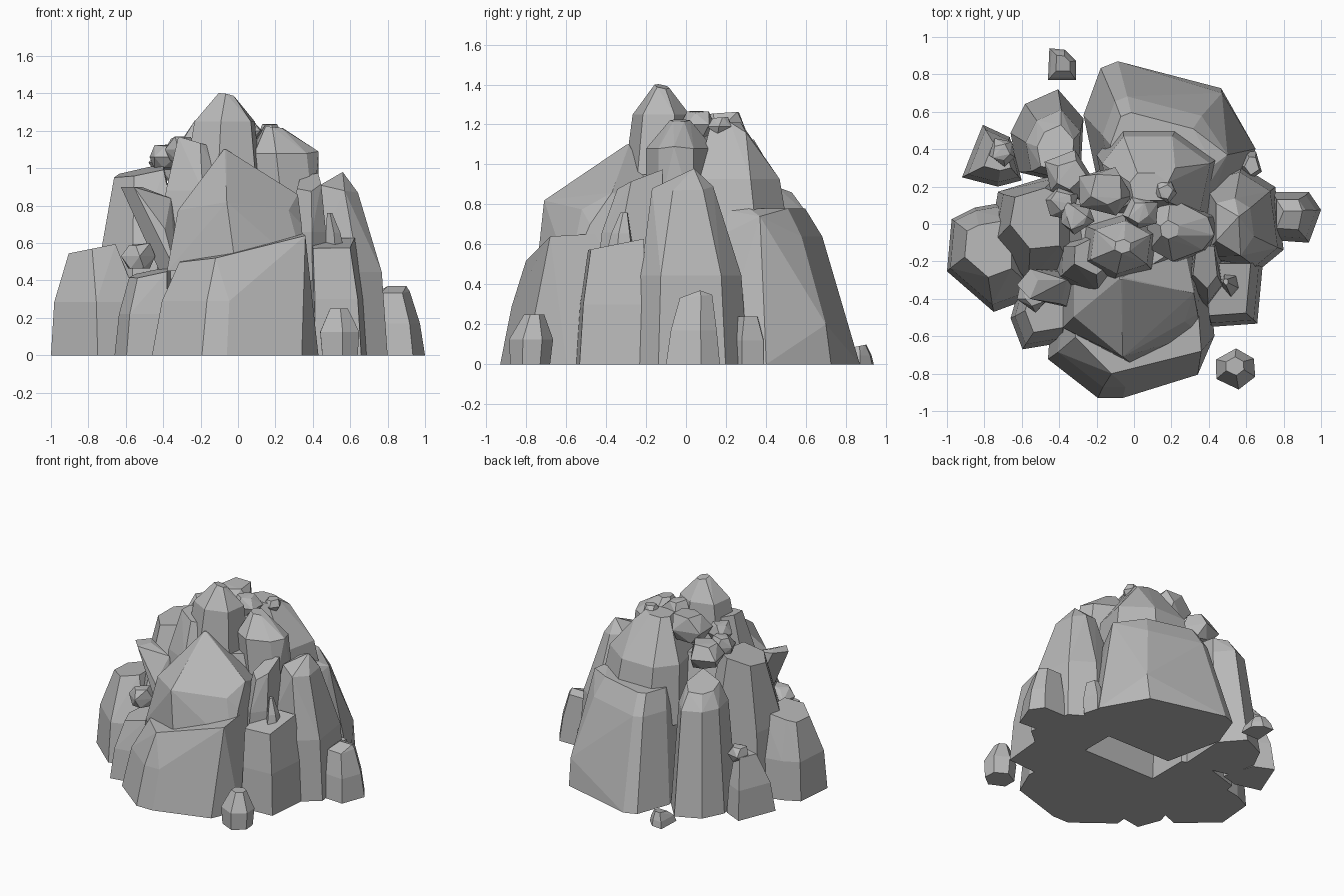
import bpy
import bmesh
import math
import random
from mathutils import Vector

random.seed(4)

cube = bpy.data.objects.get("Cube")
if cube:
    bpy.data.objects.remove(cube, do_unlink=True)

# One grey stone colour
stone_grey = bpy.data.materials.new("stone grey")
stone_grey.use_nodes = True
grey = (.48, .48, .48, 1)
stone_grey.diffuse_color = grey
stone_grey.node_tree.nodes["Principled BSDF"].inputs["Base Color"].default_value = grey


def outline(sides, turn):
    """Uneven polygon stretched to fill the square from -1 to 1."""
    angles = [math.radians(turn) + math.tau * (i + random.uniform(-.2, .2)) / sides
              for i in range(sides)]

    def fill(values):
        low, high = min(values), max(values)
        return [2 * (value - low) / (high - low) - 1 for value in values]

    return list(zip(fill([math.cos(a) for a in angles]),
                    fill([math.sin(a) for a in angles])))


def ring(shape, centre, half_size, scale):
    """Level copy of an outline around a centre."""
    return [centre + scale * Vector((u * half_size.x, v * half_size.y, 0))
            for u, v in shape]


def wrap(name, points):
    """Flat-faced convex rock wrapped around the given points."""
    mesh = bpy.data.meshes.new(name)
    bm = bmesh.new()
    for point in points:
        bm.verts.new(point)
    result = bmesh.ops.convex_hull(bm, input=bm.verts[:])
    loose = {item for item in result["geom_interior"] + result["geom_unused"]
             if isinstance(item, bmesh.types.BMVert)}
    bmesh.ops.delete(bm, geom=list(loose), context="VERTS")
    bmesh.ops.dissolve_limit(bm, angle_limit=math.radians(3),
                             verts=bm.verts[:], edges=bm.edges[:])
    bmesh.ops.recalc_face_normals(bm, faces=bm.faces[:])
    bm.to_mesh(mesh)
    bm.free()
    mesh.materials.append(stone_grey)
    rock_object = bpy.data.objects.new(name, mesh)
    bpy.context.collection.objects.link(rock_object)


def crag(name, x, y, peak, floor=0, shoulder=.5, spread=.85, cap=.5,
         dip=(0, 0), sides=6, turn=-90, shape=None, corners=()):
    """Rock filling x and y at its foot, narrowing past a shoulder to a tilted cap."""
    shape = shape or outline(sides, turn)
    top = Vector(peak)
    foot = Vector((sum(x) / 2, sum(y) / 2, floor))
    half_size = Vector((x[1] - x[0], y[1] - y[0])) / 2
    middle = foot.lerp(top, shoulder ** 2)
    middle.z = floor + shoulder * (top.z - floor)
    cap_ring = ring(shape, top, half_size, cap)
    for point in cap_ring:
        point.z += (point - top).xy.dot(Vector(dip))
    wrap(name, ring(shape, foot, half_size, 1)
         + ring(shape, middle, half_size, spread) + cap_ring
         + [Vector(corner) for corner in corners])


def pebble(name, centre, radius):
    """Small angular stone with irregular corners."""
    points = []
    for level, width in ((-.7, .6), (0, 1), (.7, .6)):
        middle = Vector(centre) + Vector((0, 0, level * radius))
        shape = outline(5, random.uniform(0, 360))
        for point in ring(shape, middle, Vector((radius, radius)), width):
            points.append(point.lerp(Vector(centre), random.uniform(0, .2)))
    wrap(name, points)


# Large boulders around the base
crag("front_boulder", x=(-.46, .43), y=(-.93, -.1), peak=(.02, -.45, .58),
     spread=.9, cap=.75, dip=(.2, .1),
     shape=[(-1, -.5), (-.4, -1), (-.1, -1), (.8, -.7), (1, -.2), (.9, 1), (-.9, 1)],
     corners=[(-.12, -.8, .52), (.36, -.68, .64)])
crag("front_upper_boulder", x=(-.38, .36), y=(-.75, -.1), peak=(-.07, -.29, 1.1),
     floor=.45, spread=.8, cap=.02,
     shape=[(-1, -.4), (0, -1), (1, -.5), (1, 1), (-1, 1)],
     corners=[(-.06, -.71, .82), (.32, -.37, .86), (.34, -.48, .7), (-.28, -.5, .8)])
crag("back_boulder", x=(-.27, .65), y=(.15, .87), peak=(.15, .38, .78),
     shoulder=.82, spread=.72, cap=.6,
     shape=[(-.8, .9), (-.6, 1), (.6, .6), (1, -.3), (.8, -1), (-.8, -1), (-1, .2)],
     corners=[(.47, .7, .2), (.5, .37, .74)])
crag("back_ridge", x=(-.2, .48), y=(.05, .54), peak=(.08, .2, 1.21),
     floor=.5, shoulder=.6, spread=.85, cap=.3,
     shape=[(-.6, 1), (.3, 1), (1, .3), (.8, -1), (-.8, -1), (-1, .3)],
     corners=[(.22, .3, 1.16)])
crag("left_boulder", x=(-1, -.5), y=(-.47, .15), peak=(-.78, -.13, .57),
     spread=.9, cap=.5, dip=(.2, 0),
     shape=[(-1, -.3), (0, -1), (1, -.7), (1, 1), (-.4, .8), (-.9, .6)])
crag("left_tower", x=(-.78, -.25), y=(-.38, .27), peak=(-.53, .03, .98),
     spread=.85, cap=.5, dip=(.2, .1),
     shape=[(-1, -.2), (-.2, -1), (1, -.9), (1, .8), (.4, 1), (-.8, .7)])
crag("back_left_boulder", x=(-.66, -.27), y=(.2, .72), peak=(-.42, .4, .88),
     shoulder=.85, spread=.75, cap=.5, dip=(.2, -.2),
     shape=[(.3, 1), (-.6, .7), (-1, .1), (-.8, -.7), (.9, -1), (1, .4)])
crag("right_boulder", x=(.35, .8), y=(-.25, .31), peak=(.54, .01, .89),
     spread=.9, cap=.45, dip=(-.2, 0),
     shape=[(0, 1), (.8, .6), (1, -.6), (.4, -1), (-1, -.8), (-1, .8)],
     corners=[(.56, .04, .98), (.57, -.17, .88)])

# Blocks leaning on the boulders
crag("front_left_block", x=(-.66, -.34), y=(-.67, -.3), peak=(-.47, -.45, .44),
     spread=.9, cap=.7, dip=(.2, .1),
     shape=[(-1, -.1), (-.6, -1), (.8, -.8), (1, 1), (-.7, .8)])
crag("front_right_block", x=(.38, .69), y=(-.55, -.2), peak=(.5, -.35, .6),
     spread=.92, cap=.8, dip=(0, .2),
     shape=[(-.8, -1), (.8, -.9), (1, 1), (-1, 1)])
crag("right_outer_block", x=(.74, 1), y=(-.1, .17), peak=(.84, .05, .34),
     cap=.6, dip=(0, .1),
     shape=[(1, .3), (.5, -1), (-1, -.9), (-1, 1), (.5, 1)],
     corners=[(.8, .07, .37), (.9, .07, .37)])
crag("back_left_block", x=(-.92, -.6), y=(.2, .53), peak=(-.73, .36, .42),
     cap=.45, shape=[(-1, -.7), (-.3, 1), (.6, .6), (1, -.8), (.2, -1)])

# Upper crags
crag("peak", x=(-.3, .13), y=(-.32, .06), peak=(-.06, -.12, 1.39),
     floor=.85, shoulder=.74, spread=.75, cap=.2, dip=(-.2, -.2))
crag("left_crag", x=(-.44, 0), y=(-.45, 0), peak=(-.22, -.17, 1.14),
     floor=.4, shoulder=.65, spread=.75, cap=.45, dip=(-.3, 0))
crag("right_crag", x=(.1, .43), y=(-.2, .14), peak=(.19, -.03, 1.22),
     floor=.75, shoulder=.7, spread=1, cap=.3, dip=(-.1, 0),
     corners=[(.43, -.06, 1.09)])
crag("front_right_crag", x=(.28, .48), y=(-.45, -.1), peak=(.38, -.23, .92),
     floor=.4, spread=.9, cap=.65, dip=(.2, .4), sides=5)
crag("left_shard", x=(-.42, -.28), y=(-.45, -.25), peak=(-.57, -.32, .9),
     floor=.45, cap=.8, sides=4, corners=[(-.36, -.3, .84)])
crag("right_shard", x=(.46, .57), y=(-.4, -.26), peak=(.49, -.31, .76),
     floor=.55, spread=.7, cap=.25, sides=5)

# Hidden filling behind the gaps
crag("core", x=(-.5, .5), y=(-.4, .4), peak=(0, 0, .95), floor=.2, cap=.6)

# Loose stones on the ground
crag("front_right_stone", x=(.45, .64), y=(-.88, -.68), peak=(.54, -.76, .25),
     spread=1.1, cap=.5)
crag("back_stone", x=(-.46, -.31), y=(.77, .94), peak=(-.38, .86, .09),
     cap=.5, dip=(0, .2), shape=[(-1, -1), (1, -1), (1, .2), (.2, .9), (-.9, 1)])
crag("right_back_stone", x=(.55, .68), y=(.23, .39), peak=(.63, .31, .24),
     spread=1, cap=.6, sides=5)

# Small stones lodged among the crags
pebble("left_ledge_stone", (-.53, -.39, .53), .1)
pebble("back_left_ledge_stone", (-.71, .38, .43), .08)
pebble("upper_back_left_stone", (-.34, .26, 1.03), .14)
pebble("upper_left_stone", (-.31, .03, 1.1), .1)
pebble("outer_upper_left_stone", (-.39, .12, 1.06), .1)
pebble("upper_back_stone", (-.15, .18, 1.16), .15)
pebble("summit_stone", (.03, .06, 1.2), .1)
pebble("ridge_stone", (.17, .17, 1.19), .07)
